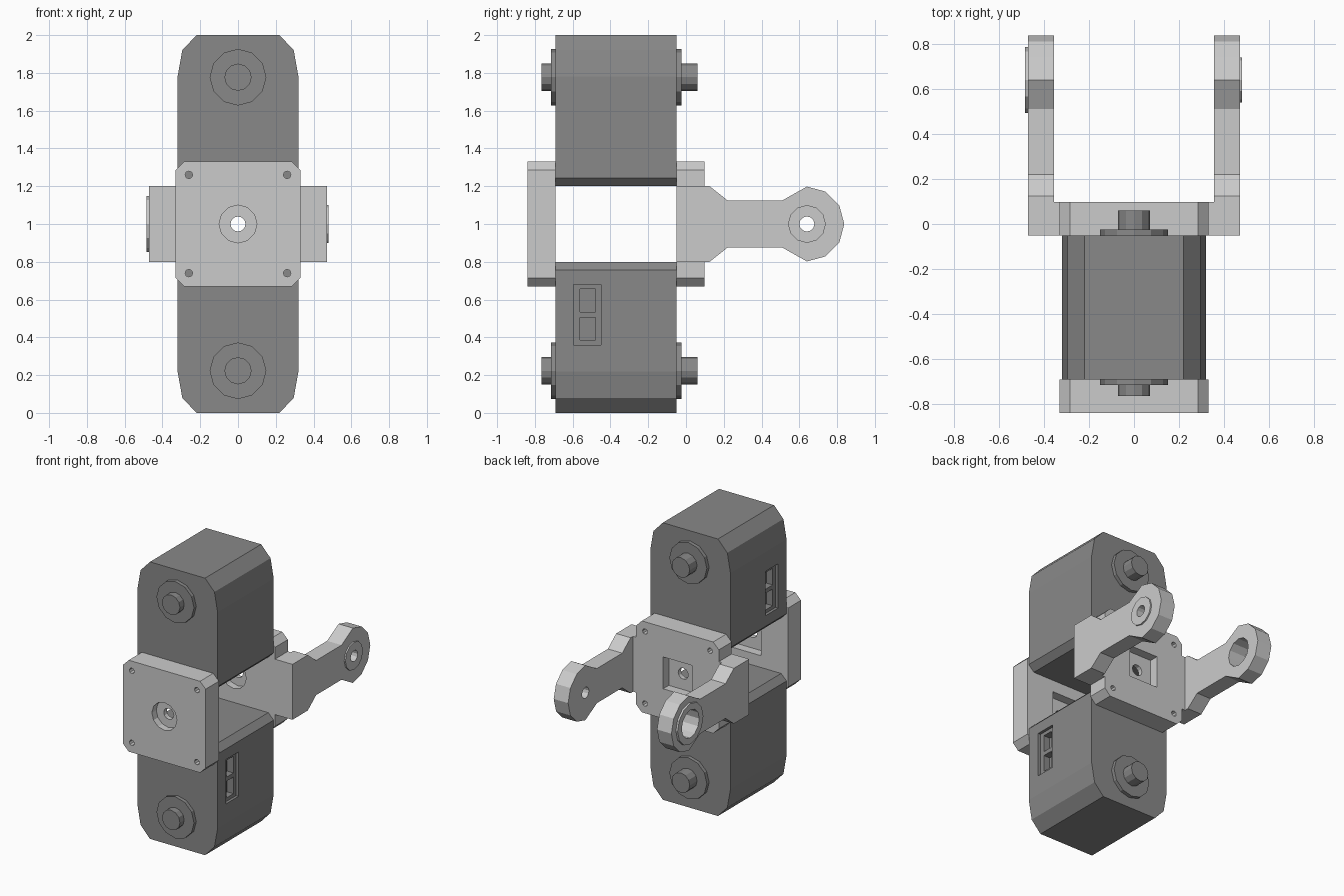
import bpy, bmesh
from math import cos, sin, tau

if "Cube" in bpy.data.objects:
    bpy.data.objects.remove(bpy.data.objects["Cube"])

dark = bpy.data.materials.new("dark_grey")
dark.diffuse_color = (0.25, 0.25, 0.25, 1)
dark.use_nodes = True
dark.node_tree.nodes["Principled BSDF"].inputs["Base Color"].default_value = dark.diffuse_color


def prism(name, pts, axis, a, b, mat=None):
    """Extrude a profile from a to b: (x, z) points along y, or (y, z) points along x."""
    bm = bmesh.new()
    place = (lambda p, t: (p[0], t, p[1])) if axis == 'y' else (lambda p, t: (t, p[0], p[1]))
    lo = [bm.verts.new(place(p, a)) for p in pts]
    hi = [bm.verts.new(place(p, b)) for p in pts]
    bm.faces.new(lo)
    bm.faces.new(hi)
    n = len(pts)
    for i in range(n):
        j = (i + 1) % n
        bm.faces.new((lo[i], lo[j], hi[j], hi[i]))
    bmesh.ops.recalc_face_normals(bm, faces=bm.faces)
    me = bpy.data.meshes.new(name)
    bm.to_mesh(me)
    bm.free()
    ob = bpy.data.objects.new(name, me)
    bpy.context.collection.objects.link(ob)
    if mat:
        me.materials.append(mat)
    return ob


def circle(u, v, r, n=12):
    return [(u + r * cos(tau * i / n), v + r * sin(tau * i / n)) for i in range(n)]


def rect(u0, u1, v0, v1):
    return [(u0, v0), (u1, v0), (u1, v1), (u0, v1)]


def cut(ob, *prisms):
    """Subtract prisms given as (profile, axis, a, b)."""
    for pts, axis, a, b in prisms:
        c = prism("cutter", pts, axis, a, b)
        c.hide_render = True
        m = ob.modifiers.new("cut", 'BOOLEAN')
        m.operation, m.solver, m.object = 'DIFFERENCE', 'EXACT', c
        bpy.context.view_layer.objects.active = ob
        bpy.ops.object.modifier_apply(modifier=m.name)
        bpy.data.objects.remove(c)


def mirrored(half):
    """Close a right-hand half outline by mirroring it in x."""
    return half + [(-x, z) for x, z in reversed(half)]


def cut_plate(ob, y0, y1):
    """Round counterbore in front, square pocket behind, centre hole and screw holes."""
    cut(ob, (circle(0, 1, 0.1), 'y', y0 - 0.1, y0 + 0.05),
        (rect(-0.115, 0.115, 0.885, 1.115), 'y', y1 - 0.065, y1 + 0.1),
        (circle(0, 1, 0.04), 'y', y0 - 0.1, y1 + 0.1))
    for sx in (-1, 1):
        for sz in (-1, 1):
            cut(ob, (circle(sx * 0.26, 1 + sz * 0.26, 0.02, 8), 'y', y0 - 0.1, y1 + 0.1))


# Two motors: the upper one is the lower one turned half way round
F, B = -0.69, -0.05
body_half = [(0.22, 0), (0.295, 0.08), (0.32, 0.22), (0.32, 0.757), (0.277, 0.8)]
for label, s in (("lower", 1), ("upper", -1)):
    def turn(pts):
        return [(s * x, 1 + s * (z - 1)) for x, z in pts]

    def side(y0, y1, z0, z1, depth):
        z = sorted((1 + s * (z0 - 1), 1 + s * (z1 - 1)))
        return rect(y0, y1, *z), 'x', s * (0.32 - depth), s * 0.4

    body = prism(label + "_motor_body", turn(mirrored(body_half)), 'y', F, B, dark)
    # recessed connector with two sockets
    cut(body, side(-0.595, -0.45, 0.36, 0.68, 0.02),
        side(-0.56, -0.48, 0.535, 0.655, 0.07),
        side(-0.56, -0.48, 0.385, 0.505, 0.07))
    # output collars and shafts on both ends
    for end, y, d in (("front", F, -1), ("back", B, 1)):
        prism(f"{label}_{end}_collar", turn(circle(0, 0.223, 0.15)), 'y', y, y + d * 0.026, dark)
        prism(f"{label}_{end}_shaft", turn(circle(0, 0.223, 0.072)), 'y',
              y + d * 0.02, y + d * (0.075 if d < 0 else 0.11), dark)

# Front mounting plate
plate = prism("front_plate", mirrored([(0.285, 0.67), (0.33, 0.715), (0.33, 1.285), (0.285, 1.33)]),
              'y', -0.84, F)
cut_plate(plate, -0.84, F)

# Back plate with side wings carrying the fork
P = 0.097
back = prism("fork_plate", mirrored([(0.285, 0.67), (0.33, 0.715), (0.33, 0.8), (0.47, 0.8), (0.47, 1.2),
                                     (0.33, 1.2), (0.33, 1.285), (0.285, 1.33)]), 'y', B, P)
cut_plate(back, B, P)

# Fork arms with bearing rings
tip = [(0.64 + 0.198 * sin(tau * i / 12), 0.198 * cos(tau * i / 12)) for i in range(4)]
top = [(P, 0.2), (0.125, 0.2), (0.22, 0.125), (0.51, 0.125)] + tip
outline = [(y, 1 + h) for y, h in top] + [(y, 1 - h) for y, h in reversed(top[:-1])]
for label, s, ring_r, hole_r, ring_t in (("right", 1, 0.1, 0.04, 0.01), ("left", -1, 0.147, 0.1, 0.014)):
    arm = prism(label + "_fork_arm", outline, 'x', s * 0.355, s * 0.47)
    ring = prism(label + "_bearing_ring", circle(0.64, 1, ring_r), 'x', s * 0.47, s * (0.47 + ring_t))
    for ob in (arm, ring):
        cut(ob, (circle(0.64, 1, hole_r), 'x', s * 0.3, s * 0.6))
